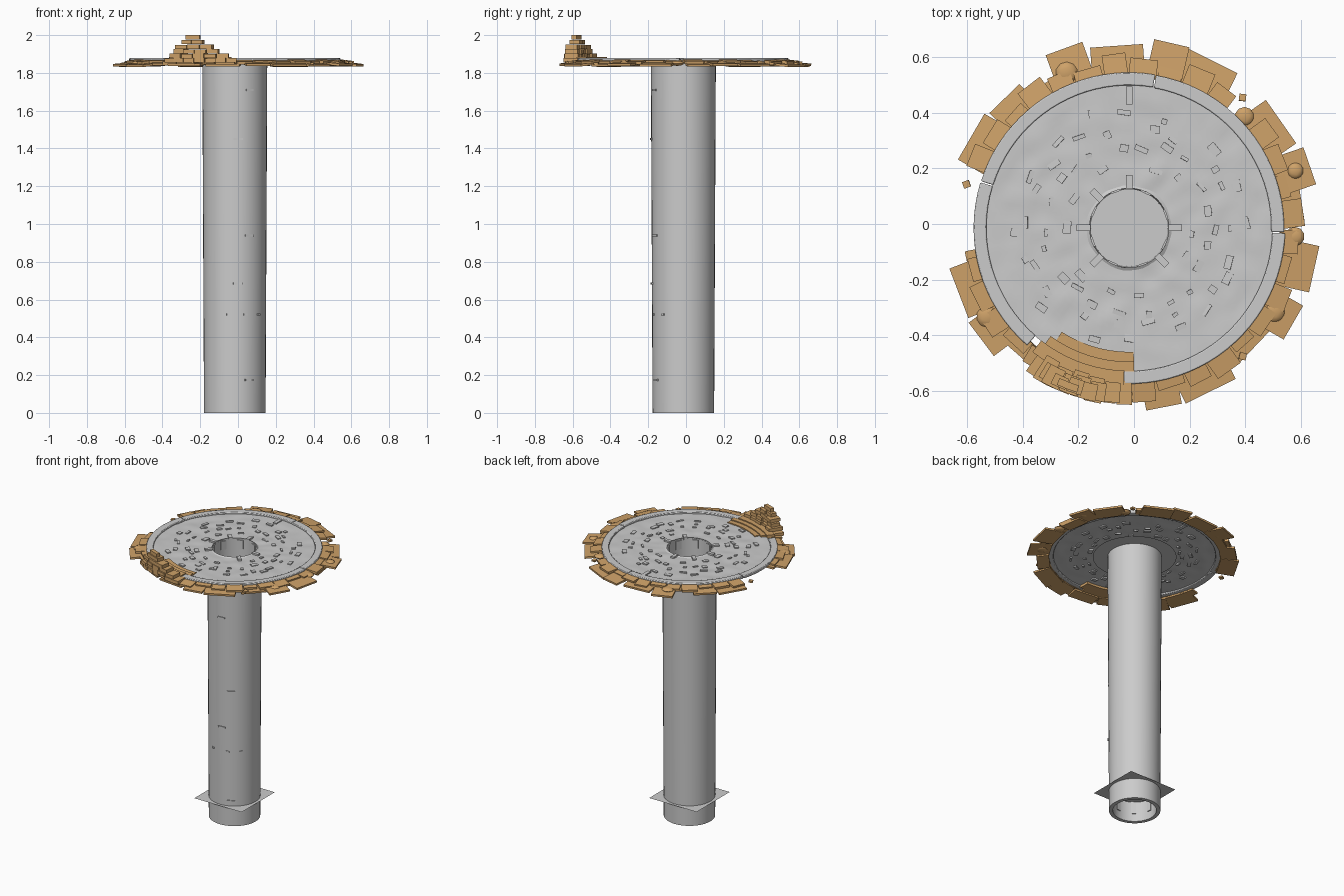
import bpy, bmesh, math, random
from mathutils import Matrix, Vector, noise

if "Cube" in bpy.data.objects:
    bpy.data.objects.remove(bpy.data.objects["Cube"])

random.seed(4)
CX, CY = -0.017, -0.014          # axis of the shaft and rim
brown = bpy.data.materials.new("brown_stone")
brown.diffuse_color = (0.62, 0.36, 0.14, 1)
brown.use_nodes = True
brown.node_tree.nodes["Principled BSDF"].inputs["Base Color"].default_value = brown.diffuse_color


def finish(bm, name, mat=None, smooth=True):
    bmesh.ops.recalc_face_normals(bm, faces=bm.faces)
    me = bpy.data.meshes.new(name)
    bm.to_mesh(me)
    bm.free()
    ob = bpy.data.objects.new(name, me)
    ob.location = (CX, CY, 0)
    bpy.context.collection.objects.link(ob)
    if mat:
        me.materials.append(mat)
    if smooth:
        bpy.ops.object.select_all(action='DESELECT')
        bpy.context.view_layer.objects.active = ob
        ob.select_set(True)
        bpy.ops.object.shade_smooth_by_angle(angle=math.radians(30))
    return ob


def lathe(bm, profile, n, closed):
    rings = [[bm.verts.new((r * math.cos(2 * math.pi * i / n), r * math.sin(2 * math.pi * i / n), z))
              for i in range(n)] for r, z in profile]
    for k in range(len(rings) if closed else len(rings) - 1):
        a, b = rings[k], rings[(k + 1) % len(rings)]
        for i in range(n):
            j = (i + 1) % n
            bm.faces.new((a[i], a[j], b[j], b[i]))


def arc_block(bm, a0, a1, r0, r1, z0, z1, drop=0.0):
    """Curved block between two angles; drop lowers its outer edge."""
    n = max(1, round((a1 - a0) / 4))
    prof = [(r0, z0), (r1, z0 - drop), (r1, z1 - drop), (r0, z1)]
    rows = []
    for i in range(n + 1):
        t = math.radians(a0 + (a1 - a0) * i / n)
        rows.append([bm.verts.new((r * math.cos(t), r * math.sin(t), z)) for r, z in prof])
    for a, b in zip(rows, rows[1:]):
        for k in range(4):
            bm.faces.new((a[k], a[(k + 1) % 4], b[(k + 1) % 4], b[k]))
    bm.faces.new(rows[0])
    bm.faces.new(rows[-1])


def block(bm, ang, r, z, size, tilt=0.0, yaw=0.0):
    """Box at a polar position; size is radial, tangential, height."""
    m = (Matrix.Rotation(math.radians(ang), 4, 'Z') @ Matrix.Translation((r, 0, z))
         @ Matrix.Rotation(math.radians(yaw), 4, 'Z') @ Matrix.Rotation(tilt, 4, 'Y')
         @ Matrix.Diagonal((*size, 1)))
    bmesh.ops.create_cube(bm, size=1, matrix=m)


# Hollow shaft, slightly wider at the top
bm = bmesh.new()
lathe(bm, [(0.163, 0), (0.172, 1.855), (0.143, 1.872), (0.138, 0)], 40, True)
finish(bm, "shaft")

# Stones showing through the shaft wall
bm = bmesh.new()
for x, z, w in [(0.06, 1.71, .04), (0, 1.45, .05), (0.06, .94, .05), (0, .685, .05),
                (0.06, .175, .05), (-0.07, .52, .02), (0.04, .52, .02), (0.11, .52, .02)]:
    block(bm, -90 + math.degrees(math.asin((x + .017) / .168)), 0.161 + 0.004 * z, z, (0.016, w, 0.01))
for ang in range(0, 360, 45):
    block(bm, ang + 8, 0.138, 0.1, (0.012, 0.03, 0.09))
    block(bm, ang + 20, 0.142, 1.83, (0.012, 0.04, 0.06))
finish(bm, "shaft_stones", smooth=False)

# Thin square sheet crossing the foot of the shaft
bm = bmesh.new()
bmesh.ops.create_grid(bm, x_segments=1, y_segments=1, size=0.183,
                      matrix=Matrix.Translation((0, 0, 0.14)))
finish(bm, "water_sheet", smooth=False)

# Flat collar under the floor
bm = bmesh.new()
lathe(bm, [(0.17, 1.853), (0.265, 1.853)], 40, False)
finish(bm, "under_collar")

# Uneven paved floor
bm = bmesh.new()
lathe(bm, [(0.142 + 0.373 * i / 18, 1.866) for i in range(19)], 96, False)
for v in bm.verts:
    v.co.z += 0.005 * noise.noise(Vector((v.co.x * 14, v.co.y * 14, 3)))
finish(bm, "floor")

# Small stones in the floor, in loose rings
bm = bmesh.new()
for r, n in [(0.24, 10), (0.30, 22), (0.36, 18), (0.41, 16)]:
    for i in range(n):
        block(bm, 360 * (i + random.uniform(-.3, .3)) / n, r + random.uniform(-.02, .02),
              1.865, (random.uniform(.012, .03), random.uniform(.02, .05), .014),
              random.uniform(-.1, .1), random.uniform(-15, 15))
for ang in (90, 0, -45, 180, 225, 135):
    block(bm, ang, 0.165, 1.868, (0.05, 0.024, 0.018))
block(bm, 90, 0.475, 1.867, (0.065, 0.025, 0.014))
finish(bm, "floor_stones", smooth=False)

# Rim kerb in four pieces, open where the wall stands
bm = bmesh.new()
for a0, a1, dr in [(-92, -2, .002), (-1.6, 80, -.002), (80.4, 162.5, 0), (163, 229, .001)]:
    arc_block(bm, a0, a1, 0.512 + dr, 0.558 + dr, 1.857, 1.878)
rim = finish(bm, "rim_kerb")
bev = rim.modifiers.new("bevel", 'BEVEL')
bev.width = 0.004
bev.segments = 2

# Outer paving slabs: angle, outer radius, width
slabs = [(110, .69, .14), (94, .66, .19), (77, .685, .13), (63.5, .675, .2), (35, .67, .19),
         (19, .69, .14), (9, .63, .15), (-12.6, .685, .17), (-30, .685, .14), (-43.6, .625, .16),
         (-63.5, .66, .2), (-79, .66, .13), (-96, .625, .18), (-116, .62, .19), (-131, .61, .13),
         (-143, .67, .15), (-159, .66, .19), (-168, .60, .08), (150, .66, .19), (134, .65, .15),
         (123, .605, .13)]
bm = bmesh.new()
for k, (ang, r, w) in enumerate(slabs):
    block(bm, ang, (r + .545) / 2 - .005, 1.846 + 0.003 * (k % 3 - 1), (r - .545, w, 0.013), 0.09)
finish(bm, "outer_slabs", brown, False)

# Inner slabs filling the edge beside the kerb
bm = bmesh.new()
for i, ang in enumerate(range(-165, 165, 10)):
    if 40 < ang < 50 or -4 < ang < 4:
        continue
    r = 0.59 + 0.018 * (i % 3)
    block(bm, ang, (r + .54) / 2, 1.857 + 0.003 * (i % 2), (r - .54, 0.085 + .015 * (i % 2), 0.016), 0.12,
          random.uniform(-4, 4))
finish(bm, "inner_slabs", brown, False)

# Rounded boulders and loose chips
bm = bmesh.new()
for ang, r, s in [(44, .575, .035), (-3, .595, .035), (19, .63, .03), (-30, .60, .04), (112, .60, .04),
                  (-148, .60, .04)]:
    t = math.radians(ang)
    m = Matrix.Translation((r * math.cos(t), r * math.sin(t), 1.851)) @ Matrix.Diagonal((s, s, .014, 1))
    bmesh.ops.create_icosphere(bm, subdivisions=2, radius=1, matrix=m)
finish(bm, "boulders", brown)
bm = bmesh.new()
for ang, r in [(49, .62), (165, .605), (-48.5, .615)]:
    block(bm, ang, r, 1.85, (.025, .025, .012), 0.1, 35)
finish(bm, "loose_chips", brown, False)

# Curved steps replacing the missing kerb
bm = bmesh.new()
for a0, a1, r0, r1, z in [(237, 272, .445, .482, 1.872), (234, 272, .480, .515, 1.878),
                          (232, 268, .513, .565, 1.884)]:
    arc_block(bm, a0, a1, r0, r1, 1.85, z, 0.001)
finish(bm, "curved_steps", brown, False)

# Ruined wall: stepped courses of bricks, start angle, end angle, inner radius, outer radius
courses = [(234, 271, .545, .632), (237, 267, .555, .635), (238.5, 262, .565, .635),
           (240, 259, .575, .632), (243, 254, .585, .632), (245, 252.5, .59, .628)]
bm = bmesh.new()
z = 1.855
for k, (a0, a1, r0, r1) in enumerate(courses):
    h = (2.0 - 1.855) / 6
    n = max(1, round((a1 - a0) / 5.5))
    for i in range(n):
        d = (a1 - a0) / n
        lo, hi = r0 + random.uniform(-.012, .006), r1 + random.uniform(-.01, .006)
        cut = 0 if k == 5 else random.uniform(0, .003)
        arc_block(bm, a0 + i * d + .15, a0 + (i + 1) * d - .15, lo, hi, z, z + h - cut)
    z += h
finish(bm, "ruined_wall", brown, False)
